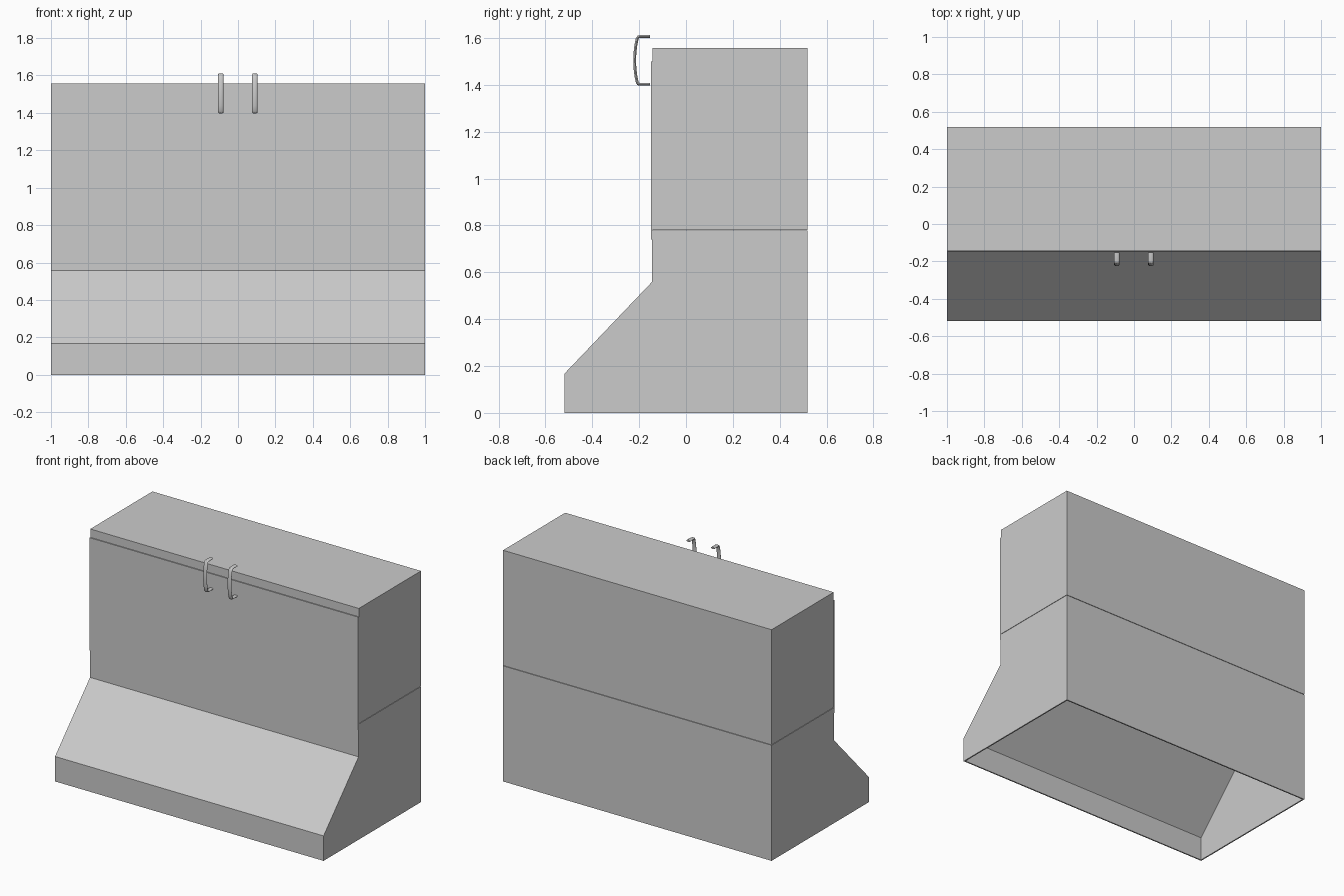
import bpy, bmesh, math
from mathutils import Vector

if "Cube" in bpy.data.objects:
    bpy.data.objects.remove(bpy.data.objects["Cube"])

grey = bpy.data.materials.new("light_grey")
grey.diffuse_color = (0.6, 0.6, 0.6, 1)
grey.use_nodes = True
grey.node_tree.nodes["Principled BSDF"].inputs["Base Color"].default_value = grey.diffuse_color


def finish(name, bm):
    bmesh.ops.recalc_face_normals(bm, faces=bm.faces)
    me = bpy.data.meshes.new(name)
    bm.to_mesh(me)
    bm.free()
    ob = bpy.data.objects.new(name, me)
    bpy.context.collection.objects.link(ob)
    me.materials.append(grey)
    return ob


def box(name, lo, hi):
    bm = bmesh.new()
    bmesh.ops.create_cube(bm, size=1)
    for v in bm.verts:
        v.co = Vector([lo[i] + (v.co[i] + 0.5) * (hi[i] - lo[i]) for i in range(3)])
    return finish(name, bm)


# Hood shell: side profile extruded along x, open at the bottom and top
profile = [(-0.518, 0), (-0.518, 0.168), (-0.146, 0.558), (-0.146, 0.778),
           (0.518, 0.778), (0.518, 0)]
bm = bmesh.new()
face = bm.faces.new([bm.verts.new((-1, y, z)) for y, z in profile])
ext = bmesh.ops.extrude_face_region(bm, geom=[face], use_keep_orig=True)
for g in ext["geom"]:
    if isinstance(g, bmesh.types.BMVert):
        g.co.x = 1
bmesh.ops.recalc_face_normals(bm, faces=bm.faces)
ends = [f for f in bm.faces if abs(f.normal.z) > 0.99]
bmesh.ops.delete(bm, geom=ends, context='FACES')
hood = finish("hood_shell", bm)
mod = hood.modifiers.new("wall", 'SOLIDIFY')
mod.thickness = 0.009
mod.offset = -1
mod.use_even_offset = True

# Cabinet above the hood and its thin front door panel
box("cabinet", (-1, -0.143, 0.781), (1, 0.518, 1.556))
box("door_panel", (-1, -0.15, 0.74), (1, -0.1435, 1.5))


# Bowed handles: flattened round section swept along a path in the yz plane
half = [(-0.153, 0.102), (-0.196, 0.102), (-0.204, 0.1), (-0.208, 0.094),
        (-0.214, 0.065), (-0.218, 0.032)]
path = half + [(-0.219, 0)] + [(y, -z) for y, z in reversed(half)]


def handle(name, x):
    bm = bmesh.new()
    n, rings = 12, []
    for i, p in enumerate(path):
        a, b = path[max(i - 1, 0)], path[min(i + 1, len(path) - 1)]
        t = Vector((0, b[0] - a[0], b[1] - a[1])).normalized()
        side = t.cross(Vector((1, 0, 0)))
        c = Vector((x, p[0], p[1] + 1.504))
        rings.append([bm.verts.new(c + Vector((0.014 * math.cos(k * math.tau / n), 0, 0))
                                   + side * 0.006 * math.sin(k * math.tau / n))
                      for k in range(n)])
    for r, s in zip(rings, rings[1:]):
        for k in range(n):
            bm.faces.new((r[k], r[(k + 1) % n], s[(k + 1) % n], s[k]))
    bm.faces.new(rings[0])
    bm.faces.new(rings[-1])
    ob = finish(name, bm)
    bpy.ops.object.select_all(action='DESELECT')
    ob.select_set(True)
    bpy.context.view_layer.objects.active = ob
    bpy.ops.object.shade_smooth_by_angle(angle=math.radians(40))


handle("left_handle", -0.092)
handle("right_handle", 0.09)
